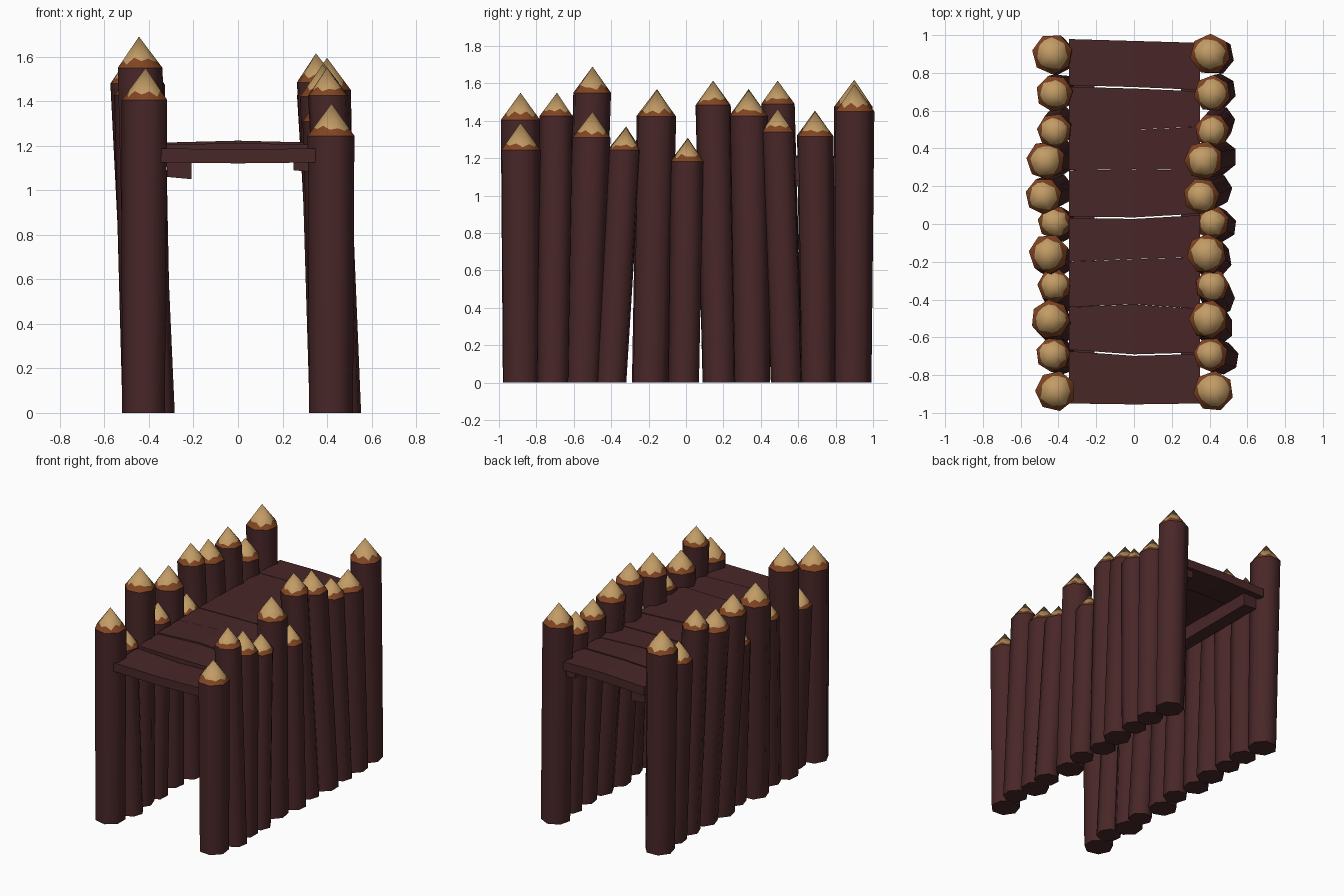
import bpy, bmesh, math, random
from mathutils import Vector

if "Cube" in bpy.data.objects:
    bpy.data.objects.remove(bpy.data.objects["Cube"])

random.seed(4)


def material(name, rgb):
    m = bpy.data.materials.new(name)
    m.diffuse_color = (*rgb, 1)
    m.use_nodes = True
    m.node_tree.nodes["Principled BSDF"].inputs["Base Color"].default_value = m.diffuse_color
    return m


BARK = material("dark bark", (0.066, 0.020, 0.021))
RIM = material("orange rim", (0.22, 0.058, 0.016))
WOOD = material("cut wood", (0.54, 0.33, 0.13))


def finish(bm, name, mats):
    bmesh.ops.recalc_face_normals(bm, faces=bm.faces)
    me = bpy.data.meshes.new(name)
    bm.to_mesh(me)
    bm.free()
    for m in mats:
        me.materials.append(m)
    ob = bpy.data.objects.new(name, me)
    bpy.context.collection.objects.link(ob)
    return ob


# sharpened stake leaning from its base centre to its tip
def stake(name, base, tip, r, n=7):
    bm = bmesh.new()
    base, tip = Vector(base), Vector(tip)
    cone = 1.3 * r + 0.005
    turn = random.uniform(0, math.tau)
    shoulder = base.lerp(tip, (tip.z - cone) / tip.z)

    def corner(centre, radius, i):
        a = turn + math.tau * i / n
        return centre + Vector((math.cos(a), math.sin(a), 0)) * radius

    low = [bm.verts.new(corner(base, r * 0.94, i)) for i in range(n)]
    top = [bm.verts.new(corner(shoulder, r, i)) for i in range(n)]
    apex = bm.verts.new(tip)
    # wavy line between rim and cut wood: high at corners, low between
    wave = []
    for i in range(n):
        a, b = top[i].co, top[(i + 1) % n].co
        wave.append(bm.verts.new(a.lerp(tip, random.uniform(0.2, 0.34))))
        wave.append(bm.verts.new(((a + b) / 2).lerp(tip, random.uniform(0.08, 0.22))))
    bm.faces.new(low)
    for i in range(n):
        j = (i + 1) % n
        c, m, d = wave[2 * i], wave[2 * i + 1], wave[2 * j]
        faces = [(bm.faces.new((low[i], low[j], top[j], top[i])), 0),
                 (bm.faces.new((top[i], top[j], d, m, c)), 1),
                 (bm.faces.new((c, m, apex)), 2),
                 (bm.faces.new((m, d, apex)), 2)]
        for f, k in faces:
            f.material_index = k
            f.smooth = True
    for ring in (low, top):
        for i in range(n):
            bm.edges.get((ring[i], ring[(i + 1) % n])).smooth = False
    finish(bm, name, (BARK, RIM, WOOD))


# base x, base y, tip x, tip y, radius, right height, left height
STAKES = [
    (.42, -.88, .42, -.885, .108, 1.39, 1.55),
    (.47, -.71, .40, -.69, .092, 1.55, 1.32),
    (.43, -.55, .39, -.50, .104, 1.45, 1.69),
    (.45, -.40, .41, -.32, .090, 1.365, 1.37),
    (.42, -.19, .38, -.155, .106, 1.565, 1.57),
    (.46, -.01, .41, .01, .090, 1.305, 1.31),
    (.43, .18, .35, .145, .097, 1.615, 1.61),
    (.45, .355, .36, .335, .103, 1.565, 1.57),
    (.45, .54, .41, .49, .092, 1.465, 1.615),
    (.45, .705, .41, .69, .098, 1.45, 1.455),
    (.43, .89, .40, .90, .108, 1.595, 1.62),
]
for k, (bx, by, tx, ty, r, hr, hl) in enumerate(STAKES, 1):
    stake(f"right_stake_{k}", (bx, by, 0), (tx, ty, hr), r)
    stake(f"left_stake_{k}", (bx - .84, by, 0), (tx - .835, ty, hl), r)


# board lofted through rectangular sections: (x, y0, y1, z0, z1)
def board(name, sections):
    bm = bmesh.new()
    rows = [[bm.verts.new((x, y, z)) for y, z in ((a, c), (b, c), (b, d), (a, d))]
            for x, a, b, c, d in sections]
    bm.faces.new(rows[0])
    bm.faces.new(rows[-1])
    for p, q in zip(rows, rows[1:]):
        for i in range(4):
            bm.faces.new((p[i], p[(i + 1) % 4], q[(i + 1) % 4], q[i]))
    finish(bm, name, (BARK,))


# deck planks: y of the seams at left, middle and right
SEAMS = [(-.95, -.955, -.95), (-.665, -.69, -.68), (-.44, -.425, -.45), (-.20, -.185, -.175),
         (.04, .035, .055), (.285, .29, .285), (.50, .50, .515), (.735, .725, .71), (.98, .97, .96)]
XS = (-.345, 0, .35)
for k, (s0, s1) in enumerate(zip(SEAMS, SEAMS[1:])):
    lift = 0 if k == 0 else random.uniform(.015, .026)
    bend = -.004 if k == 0 else .009
    gap = .008 if k in (0, 3, 6) else .001
    board(f"deck_plank_{k + 1}",
          [(x, s0[i], s1[i] - gap, 1.125 + lift + bend * (i == 1), 1.188 + lift + bend * (i == 1))
           for i, x in enumerate(XS)])

# joists under the deck
board("left_joist", [(-.32, -.80, .93, 1.06, 1.15), (-.21, -.80, .93, 1.05, 1.15)])
board("right_joist", [(.25, -.80, .93, 1.09, 1.15), (.35, -.80, .93, 1.08, 1.15)])
